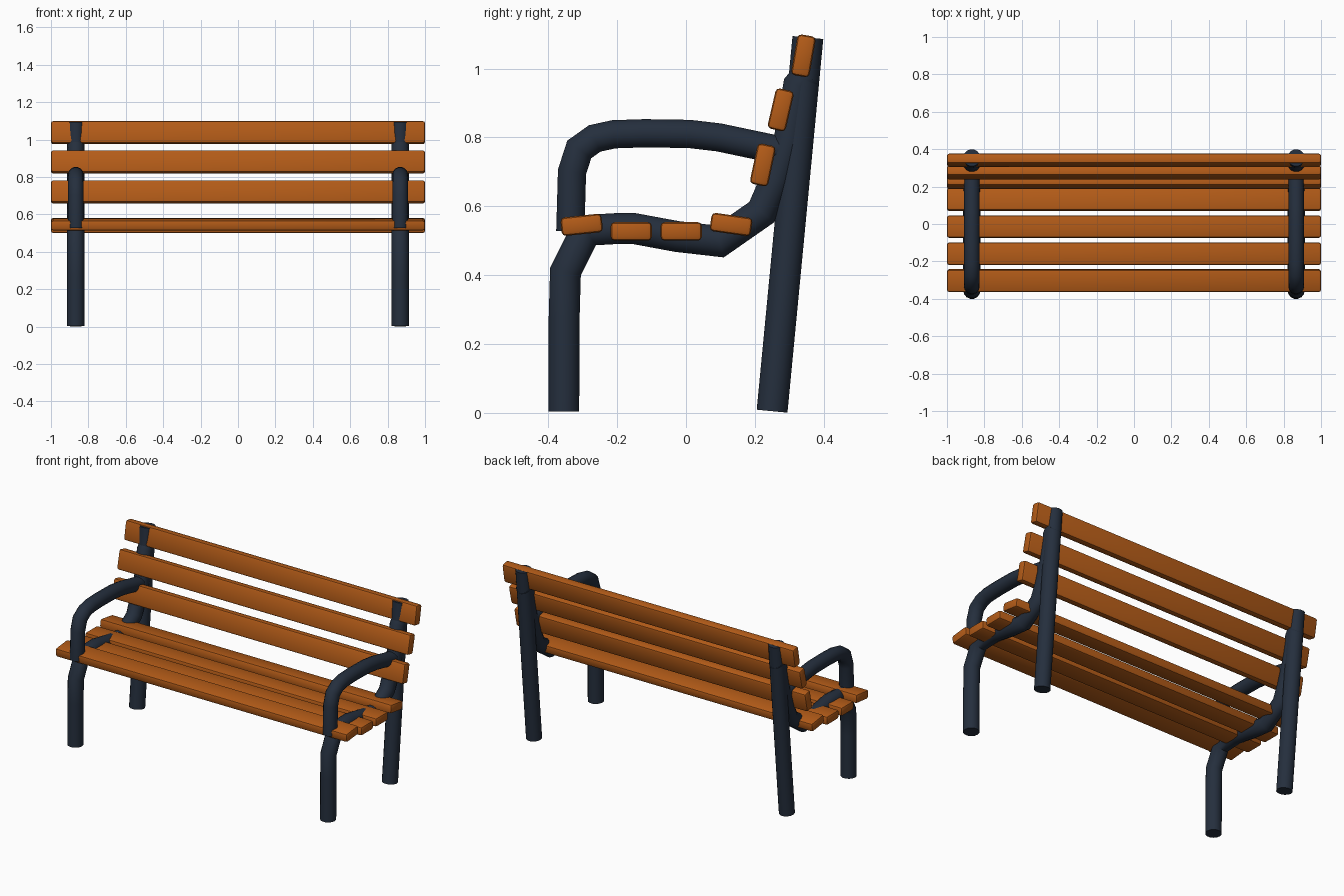
import bpy, bmesh, math
from mathutils import Vector

if "Cube" in bpy.data.objects:
    bpy.data.objects.remove(bpy.data.objects["Cube"])


def material(name, color):
    m = bpy.data.materials.new(name)
    m.diffuse_color = (*color, 1)
    m.use_nodes = True
    m.node_tree.nodes["Principled BSDF"].inputs["Base Color"].default_value = m.diffuse_color
    return m


wood = material("orange wood", (0.45, 0.105, 0.009))
metal = material("dark blue metal", (0.018, 0.028, 0.047))


def finish(name, bm, mat):
    bmesh.ops.recalc_face_normals(bm, faces=bm.faces)
    mesh = bpy.data.meshes.new(name)
    bm.to_mesh(mesh)
    bm.free()
    mesh.materials.append(mat)
    ob = bpy.data.objects.new(name, mesh)
    bpy.context.collection.objects.link(ob)
    bpy.ops.object.select_all(action='DESELECT')
    ob.select_set(True)
    bpy.context.view_layer.objects.active = ob
    bpy.ops.object.shade_smooth_by_angle(angle=math.radians(40))
    return ob


def tube(name, x, path, radius, sides=14):
    """Mitred round tube along a path of (y, z) points at a fixed x."""
    bm = bmesh.new()
    pts = [Vector(p) for p in path]
    rings = []
    for i, p in enumerate(pts):
        a = (p - pts[i - 1]).normalized() if i else (pts[1] - p).normalized()
        b = (pts[i + 1] - p).normalized() if i < len(pts) - 1 else a
        t = (a + b).normalized()
        n = Vector((-t.y, t.x)) / t.dot(a)
        ring = []
        for k in range(sides):
            ang = math.tau * k / sides
            q = p + n * radius * math.sin(ang)
            ring.append(bm.verts.new((x + radius * math.cos(ang), q.x, q.y)))
        rings.append(ring)
    for r0, r1 in zip(rings, rings[1:]):
        for k in range(sides):
            j = (k + 1) % sides
            bm.faces.new((r0[k], r0[j], r1[j], r1[k]))
    bm.faces.new(rings[0])
    bm.faces.new(rings[-1])
    return finish(name, bm, metal)


def slat(name, y, z, angle, thick=0.054):
    """Full-length bevelled board, tilted about x (degrees)."""
    bm = bmesh.new()
    bmesh.ops.create_cube(bm, size=1)
    bmesh.ops.scale(bm, vec=(2.0, 0.12, thick), verts=bm.verts)
    bmesh.ops.bevel(bm, geom=bm.edges[:], offset=0.012, segments=2,
                    profile=0.5, affect='EDGES')
    ob = finish(name, bm, wood)
    ob.location = (0, y, z)
    ob.rotation_euler.x = math.radians(angle)


# side frames
rear_leg = [(0.25, 0.005), (0.354, 1.09)]
front_leg_and_rail = [(-0.355, 0.004), (-0.354, 0.27), (-0.35, 0.41),
                      (-0.29, 0.53), (-0.205, 0.535), (-0.155, 0.536),
                      (-0.025, 0.512), (0.098, 0.498), (0.22, 0.583),
                      (0.262, 0.68), (0.30, 0.795), (0.327, 0.95),
                      (0.352, 0.98)]
armrest = [(-0.336, 0.527), (-0.331, 0.70), (-0.31, 0.765), (-0.265, 0.797),
           (-0.21, 0.809), (-0.12, 0.812), (0.01, 0.81), (0.095, 0.80),
           (0.30, 0.757)]
for side, x in (("left", -0.867), ("right", 0.867)):
    tube(side + " rear leg", x, rear_leg, 0.046)
    tube(side + " front leg and seat rail", x, front_leg_and_rail, 0.046)
    tube(side + " armrest", x, armrest, 0.042)

# seat boards, front to back
for i, (y, z, a) in enumerate([(-0.303, 0.546, 6), (-0.159, 0.527, 0),
                               (-0.014, 0.527, 0), (0.131, 0.547, -8)]):
    slat(f"seat slat {i + 1}", y, z, a)

# backrest boards, bottom to top
for i, (y, z, a) in enumerate([(0.223, 0.72, 78), (0.275, 0.88, 77),
                               (0.341, 1.037, 80)]):
    slat(f"back slat {i + 1}", y, z, a)
